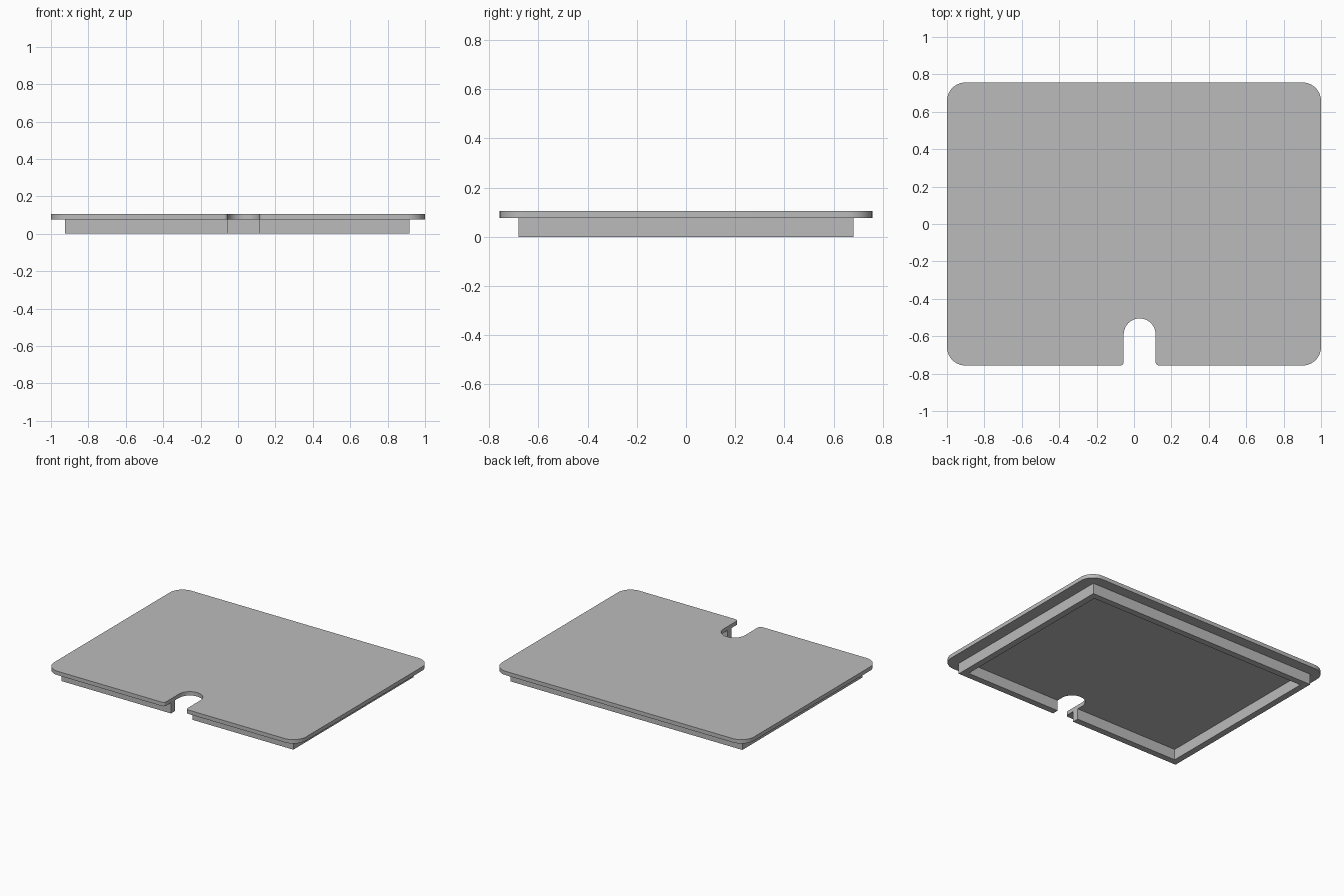
import bpy, bmesh
from math import sin, cos, pi, radians

cube = bpy.data.objects.get("Cube")
if cube:
    bpy.data.objects.remove(cube, do_unlink=True)

GREY = (0.5, 0.5, 0.5, 1)
mat = bpy.data.materials.new("plain grey")
mat.use_nodes = True
mat.diffuse_color = GREY
mat.node_tree.nodes["Principled BSDF"].inputs["Base Color"].default_value = GREY

HALF_X, HALF_Y, CORNER = 1.0, 0.757, 0.1
UNDER, TOP = 0.077, 0.105
SLOT_X, SLOT_R, SLOT_Y = 0.03, 0.085, -0.59   # cable slot arc centre and radius
SLOT_L, SLOT_END = SLOT_X - SLOT_R, SLOT_X + SLOT_R
LIP = 0.02                                    # rounding at the slot mouth
RIM_L, RIM_R, RIM_Y, RIM_T = -0.924, 0.916, 0.681, 0.046


def arc(cx, cy, r, start, end, steps):
    """Points on an arc, angles in degrees."""
    angles = [radians(start + (end - start) * i / steps) for i in range(steps + 1)]
    return [(cx + r * cos(a), cy + r * sin(a)) for a in angles]


def extrude_outline(name, points, z0, z1):
    """Solid made from a closed outline."""
    bm = bmesh.new()
    base = bm.faces.new([bm.verts.new((x, y, z0)) for x, y in points])
    top = bmesh.ops.extrude_face_region(bm, geom=[base])
    moved = [v for v in top["geom"] if isinstance(v, bmesh.types.BMVert)]
    bmesh.ops.translate(bm, verts=moved, vec=(0, 0, z1 - z0))
    bmesh.ops.recalc_face_normals(bm, faces=bm.faces)
    mesh = bpy.data.meshes.new(name)
    bm.to_mesh(mesh)
    bm.free()
    mesh.materials.append(mat)
    obj = bpy.data.objects.new(name, mesh)
    bpy.context.collection.objects.link(obj)
    bpy.ops.object.select_all(action="DESELECT")
    obj.select_set(True)
    bpy.context.view_layer.objects.active = obj
    bpy.ops.object.shade_smooth_by_angle(angle=radians(30))
    return obj


# Lid plate with rounded corners and a round-ended slot in the front edge
ix, iy = HALF_X - CORNER, HALF_Y - CORNER
outline = (
    arc(ix, -iy, CORNER, -90, 0, 12)
    + arc(ix, iy, CORNER, 0, 90, 12)
    + arc(-ix, iy, CORNER, 90, 180, 12)
    + arc(-ix, -iy, CORNER, 180, 270, 12)
    + arc(SLOT_L - LIP, -HALF_Y + LIP, LIP, -90, 0, 6)
    + arc(SLOT_X, SLOT_Y, SLOT_R, 180, 0, 32)
    + arc(SLOT_END + LIP, -HALF_Y + LIP, LIP, 180, 270, 6)
)
extrude_outline("lid_plate", outline, UNDER, TOP)

# Square-cornered locating rim, open where the slot passes through
inner_l, inner_r, inner_y = RIM_L + RIM_T, RIM_R - RIM_T, RIM_Y - RIM_T
rim = [
    (SLOT_END, -RIM_Y), (RIM_R, -RIM_Y), (RIM_R, RIM_Y),
    (RIM_L, RIM_Y), (RIM_L, -RIM_Y), (SLOT_L, -RIM_Y),
    (SLOT_L, -inner_y), (inner_l, -inner_y), (inner_l, inner_y),
    (inner_r, inner_y), (inner_r, -inner_y), (SLOT_END, -inner_y),
]
extrude_outline("locating_rim", rim, 0, UNDER)
